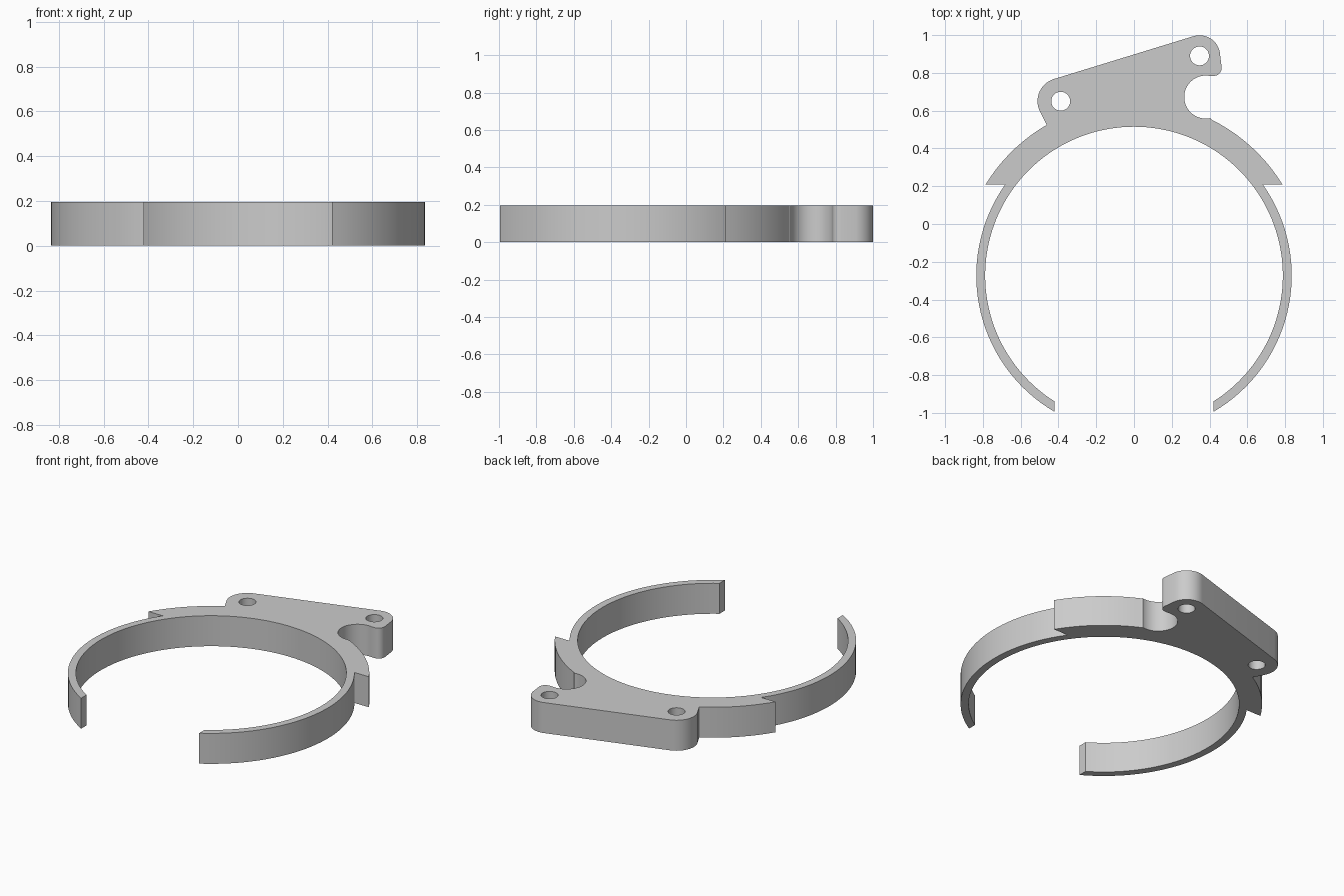
import bpy
from math import sin, cos, radians, degrees, acos, asin, atan2

HEIGHT = 0.196
RING = (0.0, -0.273)
INNER, OUTER, SHOULDER = 0.788, 0.835, 0.922
END_X, BARB_Y = 0.42, 0.21
LUG_A, LUG_B = (-0.388, 0.65), (0.347, 0.89)

if "Cube" in bpy.data.objects:
    bpy.data.objects.remove(bpy.data.objects["Cube"])


def arc(centre, radius, start, end, step=3):
    """Points along an arc, angles in degrees."""
    n = max(2, int(abs(end - start) / step))
    angles = [radians(start + (end - start) * i / n) for i in range(n + 1)]
    return [(centre[0] + radius * cos(a), centre[1] + radius * sin(a)) for a in angles]


def x_angle(radius):
    """Angle at which a ring circle reaches the vertical arm end."""
    return -degrees(acos(END_X / radius))


def y_angle(radius):
    """Angle at which a ring circle reaches the barb underside."""
    return degrees(asin((BARB_Y - RING[1]) / radius))


# Outline, anticlockwise from the right arm end
out_end, in_end = x_angle(OUTER), x_angle(INNER)
root, tip = y_angle(OUTER), y_angle(SHOULDER)
notch_left = degrees(atan2(0.527 - RING[1], -0.463))
lug_tilt = 107
outline = arc(RING, OUTER, out_end, root)                  # right arm outside
outline += arc(RING, SHOULDER, tip, 63.7)                  # right barb and shoulder
outline += arc((0.38, 0.672), 0.114, 282, 80, 6)           # round side notch
outline += arc((0.422, 0.826), 0.042, -80, 5, 12)          # small lug corner
outline += arc(LUG_B, 0.109, 10, lug_tilt, 6)              # right lug
outline += arc(LUG_A, 0.123, lug_tilt, 210, 6)             # left lug
outline += arc(RING, SHOULDER, notch_left, 180 - tip)      # left shoulder and barb
outline += arc(RING, OUTER, 180 - root, 180 - out_end)     # left arm outside
outline += arc(RING, INNER, 180 - in_end, in_end, 2.5)     # bore

# Filled flat profile with two bolt holes, extruded to thickness
profile = bpy.data.curves.new("clip_bracket", "CURVE")
profile.dimensions = "2D"
profile.fill_mode = "BOTH"
profile.extrude = HEIGHT / 2
holes = [arc(c, 0.05, 0, 350, 10) for c in (LUG_A, LUG_B)]
for loop in [outline] + holes:
    spline = profile.splines.new("POLY")
    spline.points.add(len(loop) - 1)
    for point, (x, y) in zip(spline.points, loop):
        point.co = (x, y, 0, 1)
    spline.use_cyclic_u = True

clip = bpy.data.objects.new("clip_bracket", profile)
bpy.context.collection.objects.link(clip)
clip.location.z = HEIGHT / 2
bpy.ops.object.select_all(action="DESELECT")
clip.select_set(True)
bpy.context.view_layer.objects.active = clip
bpy.ops.object.convert(target="MESH")
clip = bpy.context.object

# Weld the caps to the walls
bpy.ops.object.mode_set(mode="EDIT")
bpy.ops.mesh.select_all(action="SELECT")
bpy.ops.mesh.remove_doubles(threshold=0.0005)
bpy.ops.mesh.normals_make_consistent(inside=False)
bpy.ops.object.mode_set(mode="OBJECT")
bpy.ops.object.shade_smooth_by_angle(angle=radians(25))

# Plain grey
grey = bpy.data.materials.new("grey")
grey.use_nodes = True
colour = (0.6, 0.6, 0.6, 1)
grey.diffuse_color = colour
grey.node_tree.nodes["Principled BSDF"].inputs["Base Color"].default_value = colour
clip.data.materials.clear()
clip.data.materials.append(grey)
